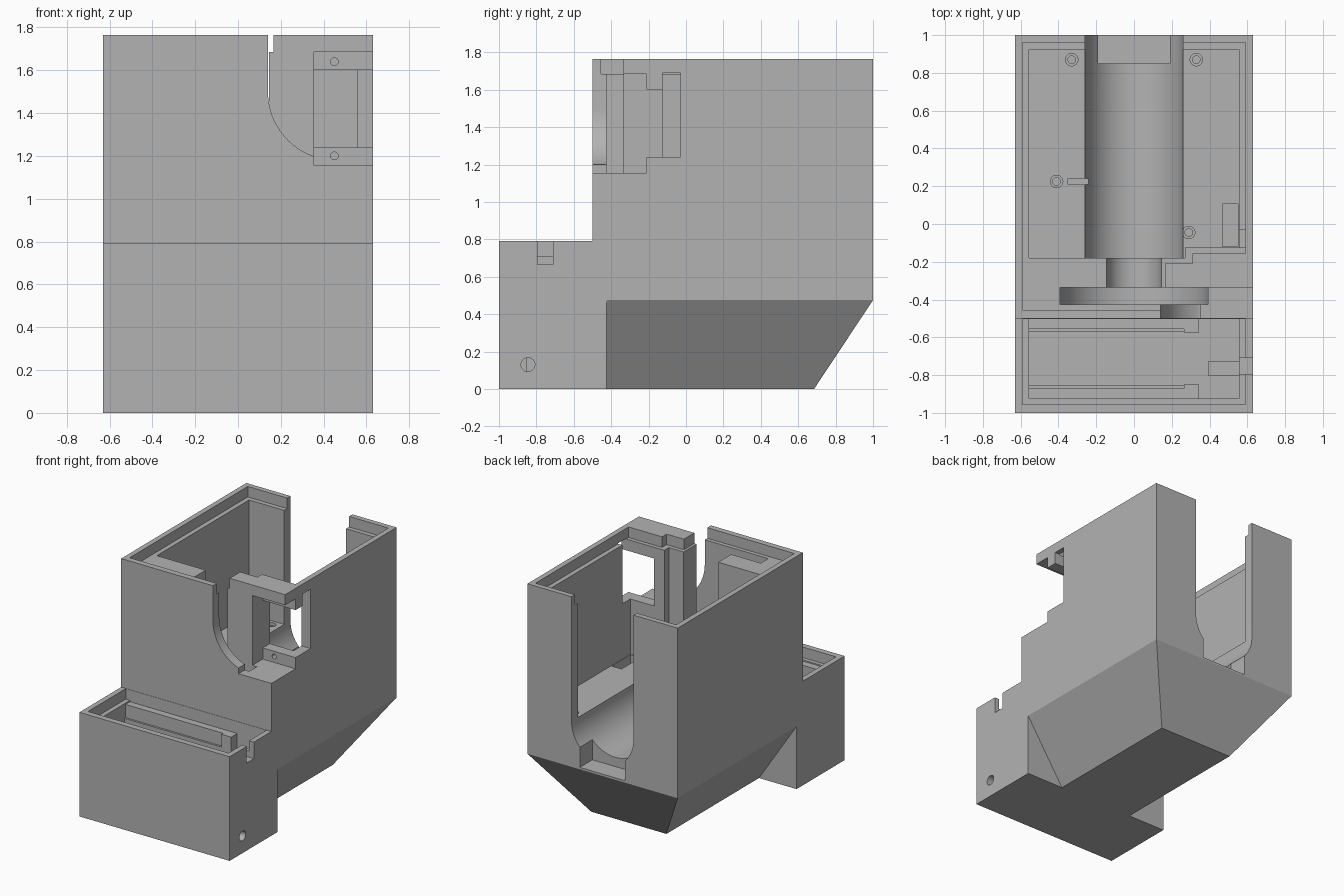
import bpy, bmesh, math

cube = bpy.data.objects.get("Cube")
if cube:
    bpy.data.objects.remove(cube, do_unlink=True)

grey = bpy.data.materials.new("plain grey")
grey.use_nodes = True
grey.diffuse_color = (0.45, 0.45, 0.45, 1)
grey.node_tree.nodes["Principled BSDF"].inputs["Base Color"].default_value = grey.diffuse_color

PLACE = {"x": lambda u, v, t: (t, u, v),
         "y": lambda u, v, t: (u, t, v),
         "z": lambda u, v, t: (u, v, t)}


def prism(name, points, axis, start, end):
    """Extrude a closed outline along an axis."""
    bm = bmesh.new()
    face = bm.faces.new([bm.verts.new(PLACE[axis](u, v, start)) for u, v in points])
    new = bmesh.ops.extrude_face_region(bm, geom=[face])["geom"]
    step = PLACE[axis](0, 0, end - start)
    bmesh.ops.translate(bm, vec=step, verts=[g for g in new if isinstance(g, bmesh.types.BMVert)])
    bmesh.ops.recalc_face_normals(bm, faces=bm.faces)
    mesh = bpy.data.meshes.new(name)
    bm.to_mesh(mesh)
    bm.free()
    mesh.materials.append(grey)
    obj = bpy.data.objects.new(name, mesh)
    bpy.context.collection.objects.link(obj)
    return obj


def box(name, x, y, z):
    outline = [(x[0], y[0]), (x[1], y[0]), (x[1], y[1]), (x[0], y[1])]
    return prism(name, outline, "z", z[0], z[1])


def arc(cu, cv, r, a, b, n=32):
    angles = [math.radians(a + (b - a) * i / n) for i in range(n + 1)]
    return [(cu + r * math.cos(t), cv + r * math.sin(t)) for t in angles]


def rod(name, u, v, r, axis, start, end):
    return prism(name, arc(u, v, r, 0, 360, 24)[:-1], axis, start, end)


def trough(name, r, y0, y1):
    """Round-bottomed channel open to the top."""
    return prism(name, arc(0, FLOOR, r, 180, 360) + [(r, OVER), (-r, OVER)], "y", y0, y1)


def cut(cutter):
    cutter.hide_render = True
    mod = body.modifiers.new("cut", "BOOLEAN")
    mod.operation = "DIFFERENCE"
    mod.solver = "EXACT"
    mod.object = cutter
    bpy.context.view_layer.objects.active = body
    bpy.ops.object.modifier_apply(modifier=mod.name)
    bpy.data.objects.remove(cutter, do_unlink=True)


TOP, LEDGE, FLOOR, OVER = 1.765, 1.685, 0.82, 2.0

# Outer shell: tall housing, low front box, sloped back underside
body = prism("housing", [(-1, 0), (0.685, 0), (1, 0.475), (1, TOP), (-0.5, TOP),
                         (-0.5, 0.79), (-1, 0.79)], "x", -0.63, 0.63)

# Sloped side undersides
for s in (-1, 1):
    cut(prism("side_slope", [(s * 0.249, -0.1), (s * 0.8, -0.1), (s * 0.8, 0.575),
                             (s * 0.696, 0.575)], "y", -0.425, 1.2))

# Lid recess, leaving the raised roof over the side bracket
cut(prism("lid_recess", [(-0.59, 0.96), (0.59, 0.96), (0.59, -0.155), (0.31, -0.155),
                         (0.31, -0.21), (0.165, -0.21), (0.165, -0.455),
                         (-0.59, -0.455)], "z", LEDGE, OVER))

# Main chamber
cut(prism("chamber", [(-0.555, 0.925), (0.555, 0.925), (0.555, -0.125), (0.27, -0.125),
                      (0.27, -0.18), (-0.555, -0.18)], "z", FLOOR, OVER))

# Round channels for barrel, neck and wheel, and the deep back outlet
cut(trough("barrel_channel", 0.26, -0.18, 1.2))
cut(trough("neck_channel", 0.145, -0.36, -0.1))
cut(trough("wheel_channel", 0.393, -0.425, -0.335))
cut(box("back_outlet", (-0.19, 0.19), (0.85, 1.2), (0.49, 0.95)))

# Curved front opening
cut(prism("front_opening", arc(0.46, 1.5, 0.32, 180, 250, 20) + [(0.8, 1.2), (0.8, OVER),
                                                              (0.14, OVER)], "y", -0.6, -0.42))

# Side bracket: open bay, clear top in front of the roof, window, wall gap
cut(box("bracket_bay", (0.355, 0.8), (-0.6, -0.21), (1.155, LEDGE)))
cut(box("bracket_top", (0.36, 0.8), (-0.6, -0.335), (1.5, OVER)))
cut(box("bracket_window", (0.355, 0.8), (-0.3, -0.1), (1.24, 1.6)))
cut(box("wall_gap", (0.5, 0.8), (-0.125, -0.03), (1.24, 1.69)))
for z in (1.2, 1.64):
    cut(rod("bracket_screw", 0.45, z, 0.018, "y", -0.25, -0.15))

# Floor details: screw bores, thin slot, side pocket
for x, y in ((-0.33, 0.87), (0.33, 0.87), (-0.41, 0.225), (0.29, -0.045)):
    cut(rod("screw_seat", x, y, 0.033, "z", FLOOR - 0.02, FLOOR + 0.1))
    cut(rod("screw_bore", x, y, 0.02, "z", FLOOR - 0.12, FLOOR + 0.1))
cut(box("thin_slot", (-0.35, -0.19), (0.21, 0.24), (FLOOR - 0.1, FLOOR + 0.1)))
cut(box("side_pocket", (0.468, 0.55), (-0.12, 0.105), (FLOOR - 0.1, FLOOR + 0.1)))

# Front box: cavity, lid ledge, cable notch and side hole
cut(box("front_cavity", (-0.555, 0.555), (-0.925, -0.502), (0.075, 0.9)))
cut(box("front_ledge", (-0.59, 0.59), (-0.955, -0.502), (0.71, 0.9)))
cut(box("cable_notch", (0.5, 0.8), (-0.795, -0.71), (0.665, 0.9)))
cut(rod("side_hole", -0.845, 0.13, 0.037, "x", 0.5, 0.8))

# Rails, stops and post inside the front box
for name, wall, d in (("rear", -0.495, -1), ("front", -0.93, 1)):
    def span(depth):
        return sorted((wall, wall + d * depth))
    box(name + "_rail", (-0.56, 0.27), span(0.06), (0.07, 0.7))
    box(name + "_rail_lip", (-0.56, 0.27), span(0.075), (0.07, 0.6))
    box(name + "_stop", (0.265, 0.345), span(0.08), (0.07, 0.7))
box("contact_post", (0.395, 0.56), (-0.805, -0.725), (0.07, 0.6))

# Smooth the round channels and keep the edges crisp
bpy.ops.object.select_all(action="DESELECT")
body.select_set(True)
bpy.context.view_layer.objects.active = body
bpy.ops.object.shade_smooth_by_angle(angle=math.radians(25))
